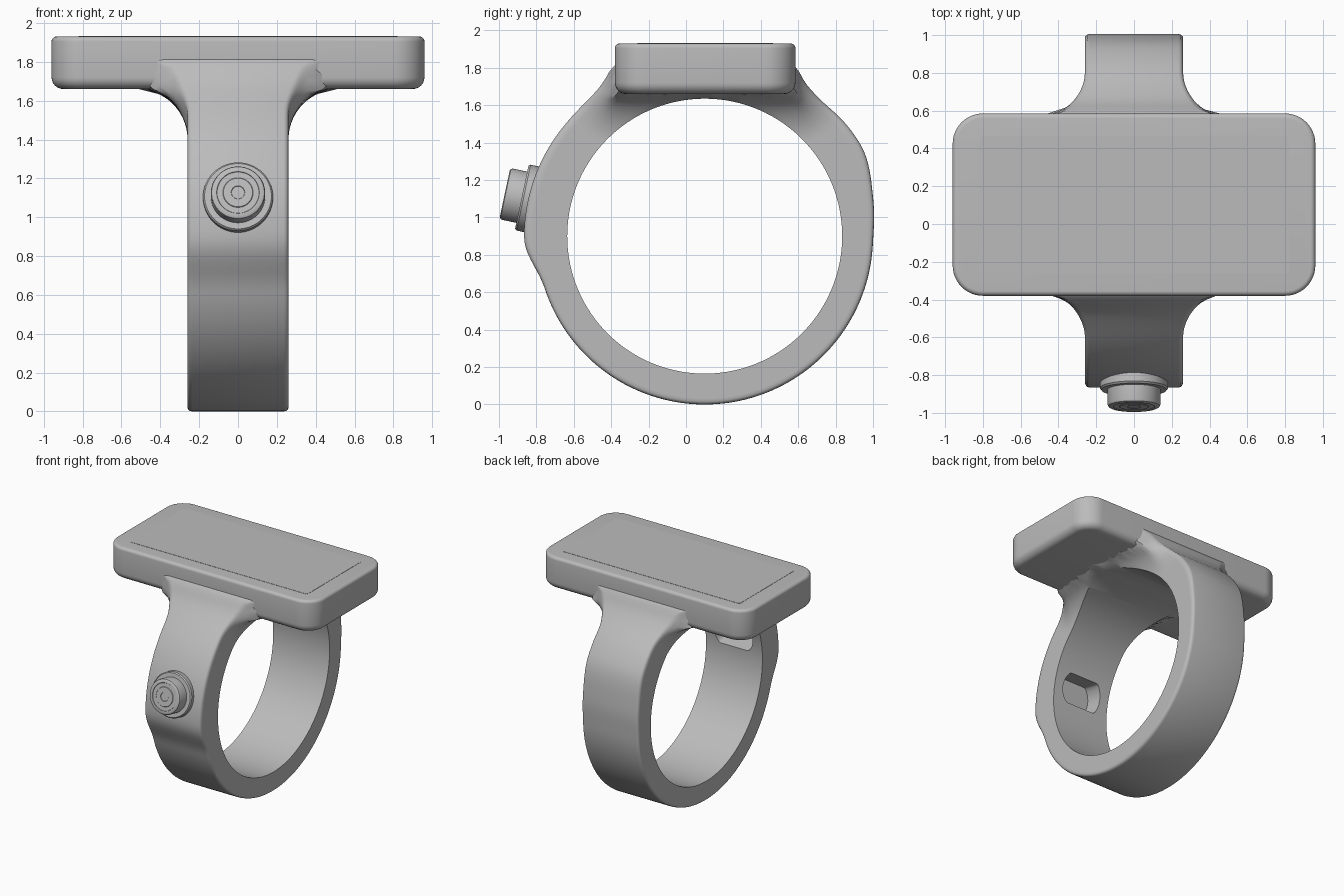
import bpy, bmesh, math
from mathutils import Vector, Matrix

if "Cube" in bpy.data.objects:
    bpy.data.objects.remove(bpy.data.objects["Cube"], do_unlink=True)

gray = bpy.data.materials.new("plain_gray")
gray.use_nodes = True
gray.diffuse_color = (0.5, 0.5, 0.5, 1)
gray.node_tree.nodes["Principled BSDF"].inputs["Base Color"].default_value = (0.5, 0.5, 0.5, 1)

CY, CZ, R_IN = 0.1, 0.9, 0.735   # ring centre and bore
HALF = 0.26                      # half width of the band
PLATE_Y = (-0.38, 0.585)
PLATE_Z = (1.66, 1.93)


def add_object(name, bm):
    bmesh.ops.recalc_face_normals(bm, faces=bm.faces)
    mesh = bpy.data.meshes.new(name)
    bm.to_mesh(mesh)
    bm.free()
    mesh.materials.append(gray)
    ob = bpy.data.objects.new(name, mesh)
    bpy.context.collection.objects.link(ob)
    return ob


def activate(ob):
    bpy.ops.object.select_all(action='DESELECT')
    ob.select_set(True)
    bpy.context.view_layer.objects.active = ob


def smooth(ob, angle=35):
    activate(ob)
    bpy.ops.object.shade_smooth_by_angle(angle=math.radians(angle))


def loft(bm, loops, close=False, caps=False):
    """Bridge equal closed loops of points with quads."""
    rows = [[bm.verts.new(p) for p in loop] for loop in loops]
    n = len(rows[0])
    pairs = list(zip(rows, rows[1:])) + ([(rows[-1], rows[0])] if close else [])
    for a, b in pairs:
        for i in range(n):
            j = (i + 1) % n
            bm.faces.new((a[i], a[j], b[j], b[i]))
    if caps:
        bm.faces.new(rows[0])
        bm.faces.new(rows[-1])


# Band: outer radius by angle around the bore, swelling at the shoulders
OUTER = [(0, .9), (15, .927), (22, .95), (28, .967), (38, .965), (49, .953), (57, .975),
         (63, 1.05), (70, .99), (110, .99), (117, 1.05), (124, .975), (131, .957), (139, .955),
         (159, .962), (177, .966), (183, .966), (189, .931), (195, .9), (360, .9)]


def raw_radius(a):
    a %= 360
    for (a0, r0), (a1, r1) in zip(OUTER, OUTER[1:]):
        if a <= a1:
            return r0 + (r1 - r0) * (a - a0) / (a1 - a0)


def outer_radius(a):
    return sum(raw_radius(a + k) for k in range(-3, 4)) / 7


def half_width(y, z, t):
    """Band half width, flaring in a fillet towards the plate."""
    dy = max(0, y - PLATE_Y[1], PLATE_Y[0] - y)
    dz = max(0, PLATE_Z[0] - z)
    f = 0.26
    d = min(f, math.hypot(dy, dz))
    return HALF + (f - math.sqrt(f * f - (f - d) ** 2)) * (1 - 0.35 * t)


LEVELS = [(0, 0), (.1, 0), (.2, 0), (.3, 0), (.4, 0), (.5, 0), (.6, 0), (.7, 0), (.8, 0),
          (.9, 0), (.95, .005), (.985, .012), (1, .025)]
sections = []
for i in range(180):
    deg = i * 2
    a, r_out = math.radians(deg), outer_radius(deg)
    side = []
    for t, inset in LEVELS:
        r = R_IN + (r_out - R_IN) * t
        y, z = CY + r * math.cos(a), CZ + r * math.sin(a)
        side.append((half_width(y, z, t) - inset, y, z))
    sections.append(side + [(-x, y, z) for x, y, z in reversed(side)])
bm = bmesh.new()
loft(bm, sections, close=True)
band = add_object("band", bm)

# Button frame: local z runs outwards along the button axis
axis = Vector((0, -0.978, 0.208))
frame = Matrix.Translation((0, CY, CZ)) @ Matrix((
    (1, 0, 0, 0), (0, axis.z, axis.y, 0), (0, -axis.y, axis.z, 0), (0, 0, 0, 1)))

# Flat-sided pocket inside the band behind the button
outline = []
for i in range(48):
    a = math.tau * i / 48
    outline.append((0.18 * math.cos(a), max(-.12, min(.12, 0.18 * math.sin(a)))))
bm = bmesh.new()
loft(bm, [[frame @ Vector((x, y, h)) for x, y in outline] for h in (0.6, 0.88)], caps=True)
cutter = add_object("pocket_cutter", bm)
cutter.hide_render = True
activate(band)
mod = band.modifiers.new("pocket", 'BOOLEAN')
mod.operation, mod.solver, mod.object = 'DIFFERENCE', 'EXACT', cutter
bpy.ops.object.modifier_apply(modifier=mod.name)
bpy.data.objects.remove(cutter, do_unlink=True)
smooth(band)


def lathe(name, profile, n=64):
    """Turn a (radius, height) profile around the button axis."""
    bm = bmesh.new()
    loft(bm, [[frame @ Vector((r * math.cos(math.tau * i / n), r * math.sin(math.tau * i / n), h))
               for i in range(n)] for r, h in profile], caps=True)
    smooth(add_object(name, bm), 30)


# Button collar and stepped cap
lathe("button_collar", [(.18, .9), (.18, .99), (.172, 1.0), (.1, 1.0)])
lathe("button_cap", [(.14, .95), (.14, 1.078), (.136, 1.088), (.127, 1.093), (.11, 1.093),
                     (.108, 1.09), (.078, 1.09), (.075, 1.093), (.035, 1.093), (.033, 1.09), (.01, 1.09)])


def slab(name, hx, y0, y1, corner, rows):
    """Rounded rectangle lofted through (inset, height) rows."""
    bm = bmesh.new()
    loops = []
    for inset, z in rows:
        loop = []
        for q, (sx, y) in enumerate(((1, y1), (-1, y1), (-1, y0), (1, y0))):
            cx = sx * (hx - corner)
            cy = y - corner if y == y1 else y + corner
            for k in range(13):
                a = math.pi / 2 * (q + k / 12)
                r = corner - inset
                loop.append((cx + r * math.cos(a), cy + r * math.sin(a), z))
        loops.append(loop)
    loft(bm, loops, caps=True)
    smooth(add_object(name, bm), 30)


def arc_rows(r, z, sign):
    return [(r * (1 - math.cos(a)), z + sign * r * math.sin(a))
            for a in (math.pi / 2 * k / 6 for k in range(7))]


# Top plate with a soft lower edge, and its thin screen
b, t = 0.06, 0.025
slab("top_plate", 0.96, *PLATE_Y, 0.16,
     arc_rows(b, PLATE_Z[0] + b, -1)[::-1] + arc_rows(t, PLATE_Z[1] - t, 1))
slab("screen", 0.82, PLATE_Y[0] + 0.12, PLATE_Y[1] - 0.12, 0.02,
     [(0, PLATE_Z[1] - 0.003), (0, PLATE_Z[1] + 0.002)])
